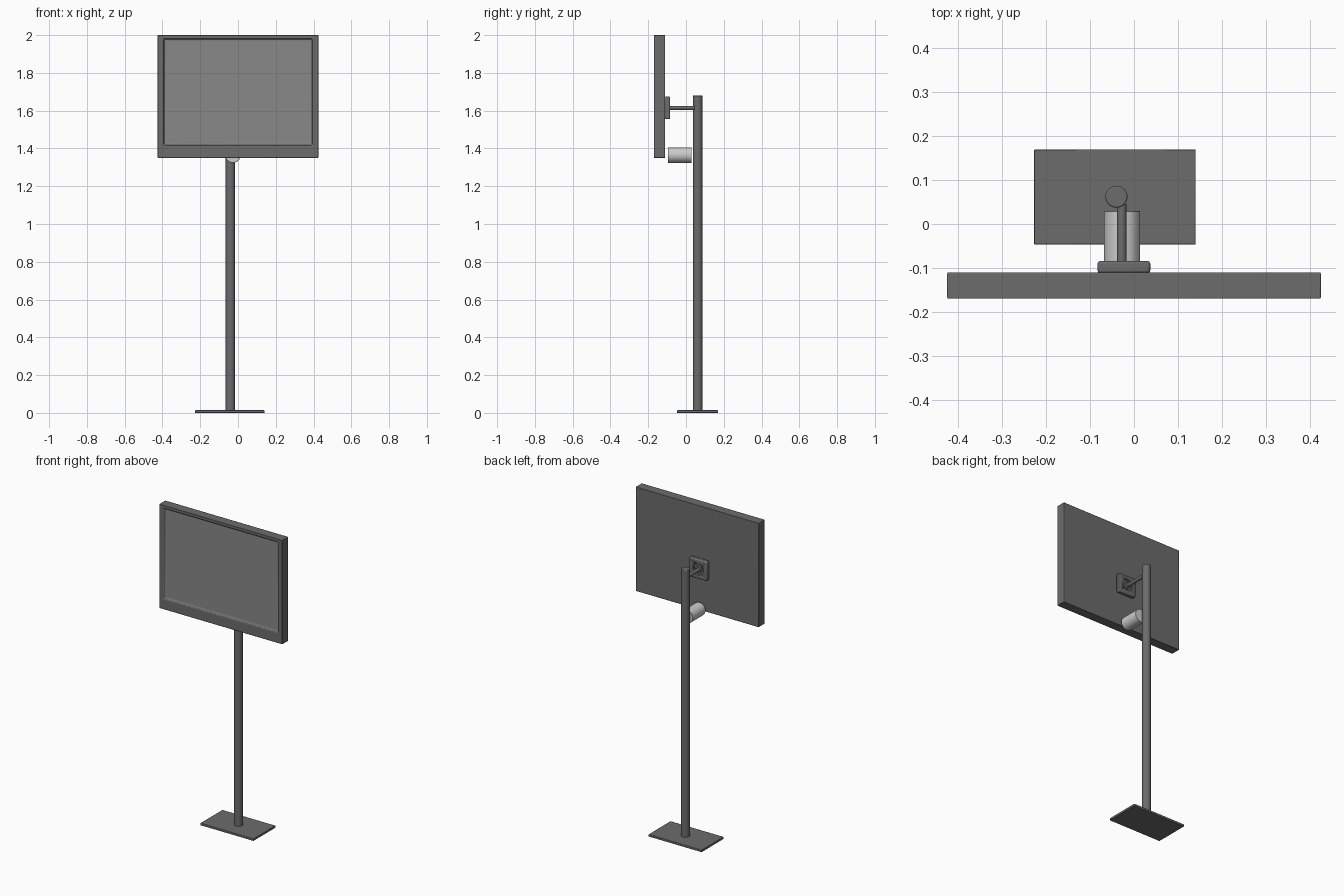
import bpy, bmesh, math
from mathutils import Matrix, Vector

if "Cube" in bpy.data.objects:
    bpy.data.objects.remove(bpy.data.objects["Cube"])


def material(name, v):
    m = bpy.data.materials.new(name)
    m.diffuse_color = (v, v, v, 1)
    m.use_nodes = True
    m.node_tree.nodes["Principled BSDF"].inputs["Base Color"].default_value = m.diffuse_color
    return m


DARK = material("dark_metal", 0.15)
GLASS = material("screen_glass", 0.25)
LIGHT = material("light_plastic", 0.6)


def finish(bm, name, mat, bevel=0.0, segments=2):
    me = bpy.data.meshes.new(name)
    bmesh.ops.recalc_face_normals(bm, faces=bm.faces)
    bm.to_mesh(me)
    bm.free()
    ob = bpy.data.objects.new(name, me)
    bpy.context.collection.objects.link(ob)
    me.materials.append(mat)
    bpy.ops.object.select_all(action='DESELECT')
    ob.select_set(True)
    bpy.context.view_layer.objects.active = ob
    bpy.ops.object.shade_smooth_by_angle(angle=math.radians(35))
    if bevel:
        b = ob.modifiers.new("bevel", 'BEVEL')
        b.width, b.segments, b.limit_method = bevel, segments, 'ANGLE'
    return ob


def box_mesh(lo, hi):
    lo, hi = Vector(lo), Vector(hi)
    bm = bmesh.new()
    bmesh.ops.create_cube(bm, size=1, matrix=Matrix.Translation((lo + hi) / 2)
                          @ Matrix.Diagonal((hi - lo).to_4d()))
    return bm


def rod(name, start, end, radius, mat, bevel=0.0, sides=32):
    a, b = Vector(start), Vector(end)
    rot = (b - a).to_track_quat('Z', 'Y').to_matrix().to_4x4()
    bm = bmesh.new()
    bmesh.ops.create_cone(bm, cap_ends=True, segments=sides, radius1=radius, radius2=radius,
                          depth=(b - a).length, matrix=Matrix.Translation((a + b) / 2) @ rot)
    return finish(bm, name, mat, bevel)


# Monitor housing with a recessed front opening, taller rim at the bottom
bm = box_mesh((-0.425, -0.17, 1.35), (0.425, -0.11, 2.0))
bm.normal_update()
front = min(bm.faces, key=lambda f: f.calc_center_median().y)


def reshape(face, xr, zr, y):
    bmesh.ops.inset_individual(bm, faces=[face], thickness=0.01)
    for v in face.verts:
        v.co = (math.copysign(xr, v.co.x), y, zr[0] if v.co.z < 1.67 else zr[1])


reshape(front, 0.395, (1.415, 1.982), -0.17)
reshape(front, 0.388, (1.422, 1.975), -0.159)
housing = finish(bm, "monitor_housing", DARK, 0.003)
housing.data.materials.append(GLASS)
min(housing.data.polygons, key=lambda p: abs(p.center.y + 0.159)).material_index = 1

# Mounting plate on the back, with a round socket and hub
plate = finish(box_mesh((-0.083, -0.112, 1.555), (0.037, -0.084, 1.675)),
               "mounting_plate", DARK, 0.006)
cutter = rod("socket_cutter", (-0.025, -0.096, 1.615), (-0.025, -0.07, 1.615), 0.036, DARK)
cutter.hide_render = True
cutter.hide_set(True)
cut = plate.modifiers.new("socket", 'BOOLEAN')
cut.operation, cut.object = 'DIFFERENCE', cutter
rod("socket_hub", (-0.025, -0.1, 1.615), (-0.025, -0.086, 1.615), 0.022, DARK, 0.003)

# Arm between plate and pole
rod("support_arm", (-0.028, -0.1, 1.615), (-0.028, 0.045, 1.615), 0.011, DARK)

# Light cylinder below the arm
rod("cylinder_unit", (-0.027, -0.096, 1.365), (-0.027, 0.03, 1.365), 0.041, LIGHT, 0.002)

# Pole and floor plate
rod("pole", (-0.04, 0.062, 0.005), (-0.04, 0.062, 1.68), 0.025, DARK, 0.003)
finish(box_mesh((-0.227, -0.047, 0), (0.14, 0.17, 0.014)), "floor_plate", DARK, 0.002)
